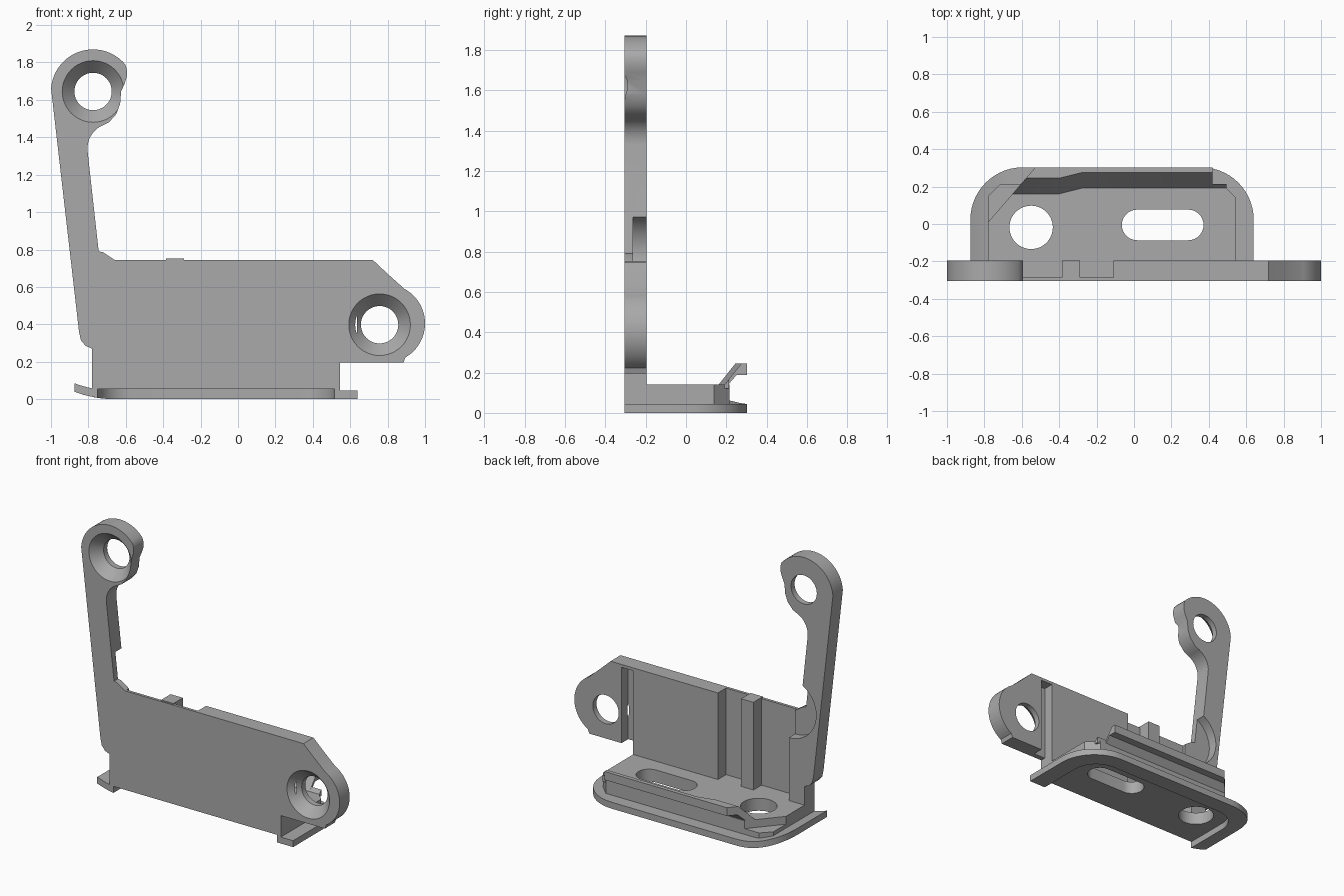
import bpy, bmesh, math
from mathutils import Vector

cube = bpy.data.objects.get("Cube")
if cube:
    bpy.data.objects.remove(cube, do_unlink=True)

grey = bpy.data.materials.new("plain_grey")
grey.use_nodes = True
grey.diffuse_color = (0.4, 0.4, 0.4, 1)
grey.node_tree.nodes["Principled BSDF"].inputs["Base Color"].default_value = (0.4, 0.4, 0.4, 1)

PLACE = {"x": lambda a, b, t: (t, a, b),
         "y": lambda a, b, t: (a, t, b),
         "z": lambda a, b, t: (a, b, t)}


def arc(cx, cy, r, start, end, n=14):
    angles = [math.radians(start + (end - start) * i / n) for i in range(n + 1)]
    return [(cx + r * math.cos(a), cy + r * math.sin(a)) for a in angles]


def loft(name, rings, axis):
    """Skin a list of (offset, outline) rings into a closed solid."""
    bm = bmesh.new()
    loops = [[bm.verts.new(PLACE[axis](a, b, t)) for a, b in pts] for t, pts in rings]
    n = len(loops[0])
    for low, high in zip(loops, loops[1:]):
        for i in range(n):
            j = (i + 1) % n
            bm.faces.new((low[i], low[j], high[j], high[i]))
    bm.faces.new(loops[0])
    bm.faces.new(loops[-1])
    bmesh.ops.recalc_face_normals(bm, faces=bm.faces)
    mesh = bpy.data.meshes.new(name)
    bm.to_mesh(mesh)
    bm.free()
    mesh.materials.append(grey)
    obj = bpy.data.objects.new(name, mesh)
    bpy.context.collection.objects.link(obj)
    return obj


def prism(name, pts, axis, lo, hi):
    return loft(name, [(lo, pts), (hi, pts)], axis)


def box(name, x, y, z):
    return prism(name, [(x[0], y[0]), (x[1], y[0]), (x[1], y[1]), (x[0], y[1])], "z", *z)


def combine(target, tool, operation="DIFFERENCE"):
    mod = target.modifiers.new("combine", "BOOLEAN")
    mod.operation, mod.solver, mod.object = operation, "EXACT", tool
    bpy.context.view_layer.objects.active = target
    bpy.ops.object.modifier_apply(modifier=mod.name)
    bpy.data.objects.remove(tool, do_unlink=True)


FRONT, BACK = -0.305, -0.195

# Upright plate with its tall arm and round ear
outline = [(-0.78, 0.02), (-0.78, 0.27)]
outline += [(-0.815, 0.285), (-0.84, 0.315), (-0.85, 0.36)]
outline += arc(-0.775, 1.645, 0.225, 176, 40, 24)
outline += [(-0.595, 1.765), (-0.593, 1.73), (-0.605, 1.69), (-0.625, 1.645), (-0.63, 1.58),
            (-0.65, 1.525), (-0.69, 1.48)]
outline += arc(-0.67, 1.34, 0.135, 115, 185, 8)
outline += [(-0.745, 0.79), (-0.72, 0.785), (-0.66, 0.745), (0.72, 0.745), (0.80, 0.67)]
outline += arc(0.79, 0.405, 0.21, 62, -60, 24)
outline += [(0.885, 0.195), (0.545, 0.195), (0.545, 0.02)]
plate = prism("upright_plate", outline, "y", FRONT, BACK)

# Hollow back of the plate, with a round relief at the arm and a slot beside the ear
combine(plate, box("recess", (-0.66, -0.11), (-0.285, 0), (0.13, 0.9)))
combine(plate, prism("round_relief", arc(-0.66, 0.79, 0.21, 0, 352, 44), "y", -0.262, 0))
combine(plate, box("ear_slot", (0.545, 0.635), (-0.268, 0), (0.1, 0.725)))

# Countersunk screw holes
for cx, cz in ((-0.775, 1.645), (0.757, 0.398)):
    sizes = ((-0.315, 0.174), (-0.235, 0.1), (-0.1, 0.1))
    rings = [(y, arc(cx, cz, r, 0, 352.5, 47)) for y, r in sizes]
    combine(plate, loft("countersink", rings, "y"))

# Rib standing in the recess
combine(plate, box("rib", (-0.385, -0.29), (-0.3, BACK), (0.1, 0.753)), "UNION")

# Raised foot with chamfered rear corners
foot = prism("foot", [(-0.78, -0.3), (0.545, -0.3), (0.545, 0.14), (0.47, 0.215),
                      (-0.715, 0.215), (-0.78, 0.15)], "z", 0.02, 0.14)


# Sloping lip along the rear of the foot
def lip_section(shift):
    return [(0.19 + shift, 0.138), (0.275 + shift, 0.245), (0.303, 0.245), (0.303, 0.187),
            (0.25, 0.187), (0.205, 0.135), (0.205, 0.11), (0.19 + shift, 0.11)]


lip = loft("rear_lip", [(x, lip_section(s)) for x, s in
                        ((-0.77, -0.03), (-0.4, -0.03), (-0.28, 0), (0.42, 0))], "x")
combine(foot, lip, "UNION")
step = prism("lip_step", [(0.19, 0.12), (0.19, 0.138), (0.213, 0.165), (0.213, 0.12)],
             "x", 0.4, 0.495)
combine(foot, step, "UNION")
combine(foot, prism("corner_cut", [(-0.78, 0.01), (-0.513, 0.32), (-0.95, 0.32), (-0.95, 0.01)],
                    "z", 0.085, 0.4))

# Thin flange with rounded rear corners, curling up at one end
flange_pts = [(-0.875, FRONT), (0.64, FRONT)]
flange_pts += arc(0.36, 0.023, 0.28, 0, 90) + arc(-0.595, 0.023, 0.28, 90, 180)
flange = prism("flange", flange_pts, "z", 0, 0.045)
bm = bmesh.new()
bm.from_mesh(flange.data)
for i in range(6):
    bmesh.ops.bisect_plane(bm, geom=bm.verts[:] + bm.edges[:] + bm.faces[:],
                           plane_co=(-0.66 - i * 0.036, 0, 0), plane_no=(1, 0, 0))
for v in bm.verts:
    v.co.z += 0.04 * (max(0, -0.66 - v.co.x) / 0.215) ** 2
bmesh.ops.triangulate(bm, faces=[f for f in bm.faces if abs(f.normal.z) > 0.5])
bm.to_mesh(flange.data)
bm.free()

# Join into one bracket, then hollow the underside and pierce the foot
bracket = plate
bracket.name = "bracket"
combine(bracket, foot, "UNION")
combine(bracket, flange, "UNION")
pocket = [(-0.75, -0.4), (0.515, -0.4)]
pocket += arc(0.335, 0.01, 0.18, 0, 90) + arc(-0.57, 0.01, 0.18, 90, 180)
combine(bracket, prism("under_pocket", pocket, "z", -0.1, 0.053))
combine(bracket, prism("round_hole", arc(-0.55, -0.018, 0.116, 0, 352.5, 47), "z", -0.1, 0.3))
slot = arc(0.29, -0.005, 0.082, -90, 90) + arc(0.017, -0.005, 0.082, 90, 270)
combine(bracket, prism("long_slot", slot, "z", -0.1, 0.3))

bpy.ops.object.select_all(action="DESELECT")
bracket.select_set(True)
bpy.context.view_layer.objects.active = bracket
bpy.ops.object.shade_smooth_by_angle(angle=math.radians(30))
